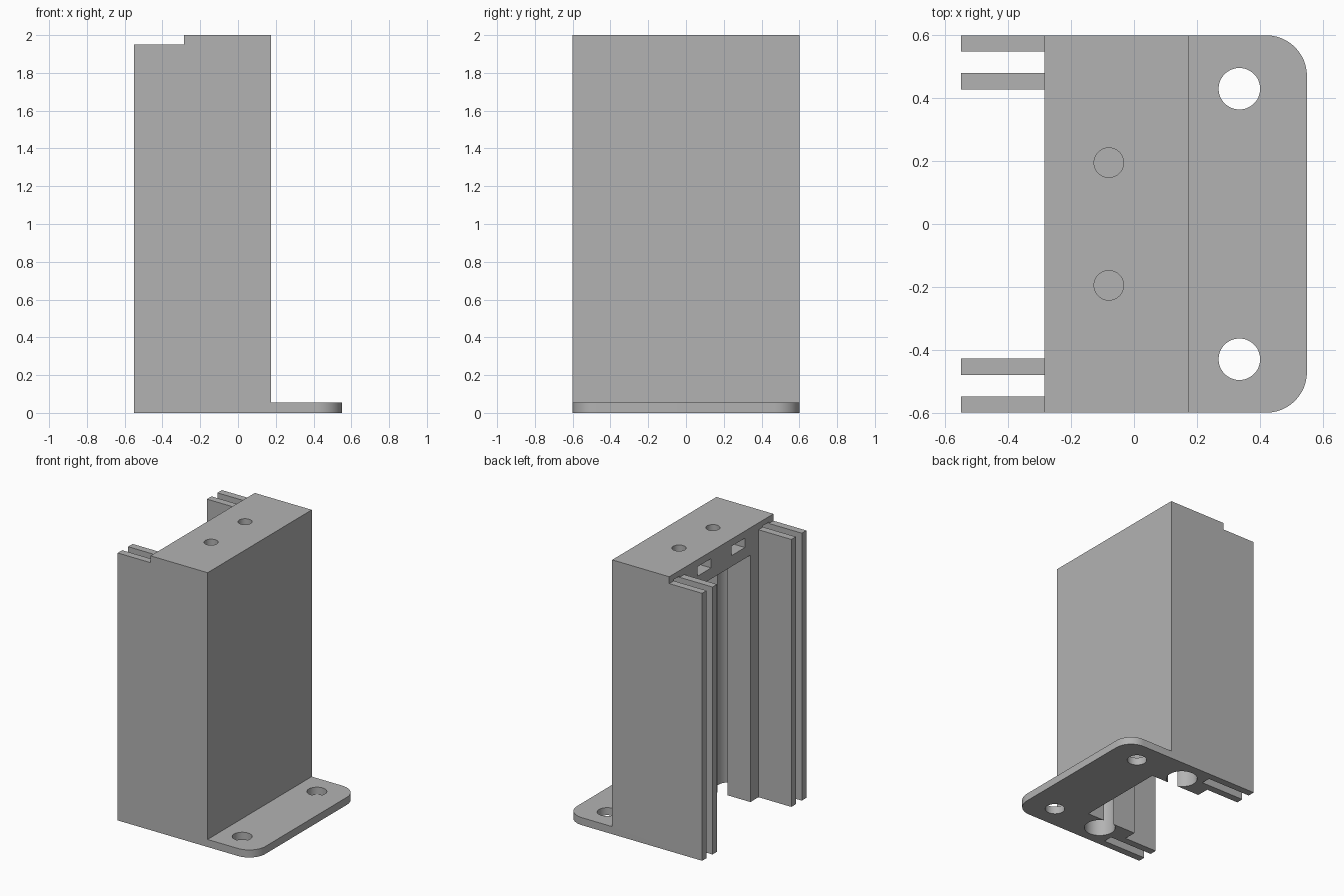
import bpy, bmesh
from mathutils import Matrix

old = bpy.data.objects.get("Cube")
if old:
    bpy.data.objects.remove(old, do_unlink=True)

HALF = 0.6        # half width of the bracket
BACK = 0.175      # mounting-side wall
LIP = -0.285      # edge of the top block
FLANGE = 0.055    # flange thickness
TOP = 1.8         # ceiling of the inner channel

grey = bpy.data.materials.new("plain grey")
grey.use_nodes = True
grey.diffuse_color = (0.45, 0.45, 0.45, 1)
grey.node_tree.nodes["Principled BSDF"].inputs["Base Color"].default_value = (0.45, 0.45, 0.45, 1)


def make_object(name, bm):
    bmesh.ops.recalc_face_normals(bm, faces=bm.faces)
    mesh = bpy.data.meshes.new(name)
    bm.to_mesh(mesh)
    bm.free()
    mesh.materials.append(grey)
    obj = bpy.data.objects.new(name, mesh)
    bpy.context.collection.objects.link(obj)
    return obj


def box(name, low, high):
    bm = bmesh.new()
    size = [h - l for l, h in zip(low, high)]
    mid = [(h + l) / 2 for l, h in zip(low, high)]
    bmesh.ops.create_cube(bm, size=1, matrix=Matrix.Translation(mid) @ Matrix.Diagonal((*size, 1)))
    return make_object(name, bm)


def cylinder(name, x, y, radius, z0, z1):
    bm = bmesh.new()
    bmesh.ops.create_cone(bm, cap_ends=True, segments=48, radius1=radius, radius2=radius,
                          depth=z1 - z0, matrix=Matrix.Translation((x, y, (z0 + z1) / 2)))
    return make_object(name, bm)


# Body and flange: stepped side profile extruded across the width
bm = bmesh.new()
profile = [(-0.55, 0), (0.55, 0), (0.55, FLANGE), (BACK, FLANGE),
           (BACK, 2), (LIP, 2), (LIP, 1.95), (-0.55, 1.95)]
face = bm.faces.new([bm.verts.new((x, -HALF, z)) for x, z in profile])
grown = bmesh.ops.extrude_face_region(bm, geom=[face])
bmesh.ops.translate(bm, vec=(0, 2 * HALF, 0),
                    verts=[v for v in grown["geom"] if isinstance(v, bmesh.types.BMVert)])

# Rounded flange corners
corners = [e for e in bm.edges
           if all(v.co.x > 0.54 for v in e.verts)
           and abs(e.verts[0].co.z - e.verts[1].co.z) > 0.01]
bmesh.ops.bevel(bm, geom=corners, offset=0.13, segments=12, profile=0.5, affect='EDGES')
body = make_object("bracket_body", bm)

# Central opening: wide between the fins, narrower inside the block
cutters = [
    box("wide_opening_cutter", (-0.7, -0.428, -0.1), (LIP, 0.428, 2.1)),
    box("channel_cutter", (-0.6, -0.335, -0.1), (0.12, 0.335, TOP)),
]
for s in (-1, 1):
    # Panel slots between the fins
    y0, y1 = sorted((s * 0.48, s * 0.548))
    cutters.append(box("slot_cutter", (-0.7, y0, -0.1), (-0.2, y1, 1.96)))
    # Tall bores breaking into the channel, and flange screw holes
    cutters.append(cylinder("bore_cutter", -0.06, s * 0.43, 0.104, -0.1, TOP))
    cutters.append(cylinder("flange_hole_cutter", 0.335, s * 0.43, 0.066, -0.1, 0.2))
    # Nut pockets and the screw holes above them
    y = s * 0.195
    cutters.append(box("nut_pocket_cutter", (-0.4, y - 0.077, 1.88), (0, y + 0.077, 1.948)))
    cutters.append(cylinder("top_hole_cutter", -0.08, y, 0.047, 1.9, 2.1))

bpy.context.view_layer.objects.active = body
for cutter in cutters:
    cutter.hide_render = True
    cut = body.modifiers.new("cut", 'BOOLEAN')
    cut.operation = 'DIFFERENCE'
    cut.solver = 'EXACT'
    cut.object = cutter
    bpy.ops.object.modifier_apply(modifier=cut.name)
    bpy.data.objects.remove(cutter, do_unlink=True)

# Smooth bores and corners, sharp edges elsewhere
for obj in bpy.context.selected_objects:
    obj.select_set(False)
body.select_set(True)
bpy.ops.object.shade_smooth_by_angle()
